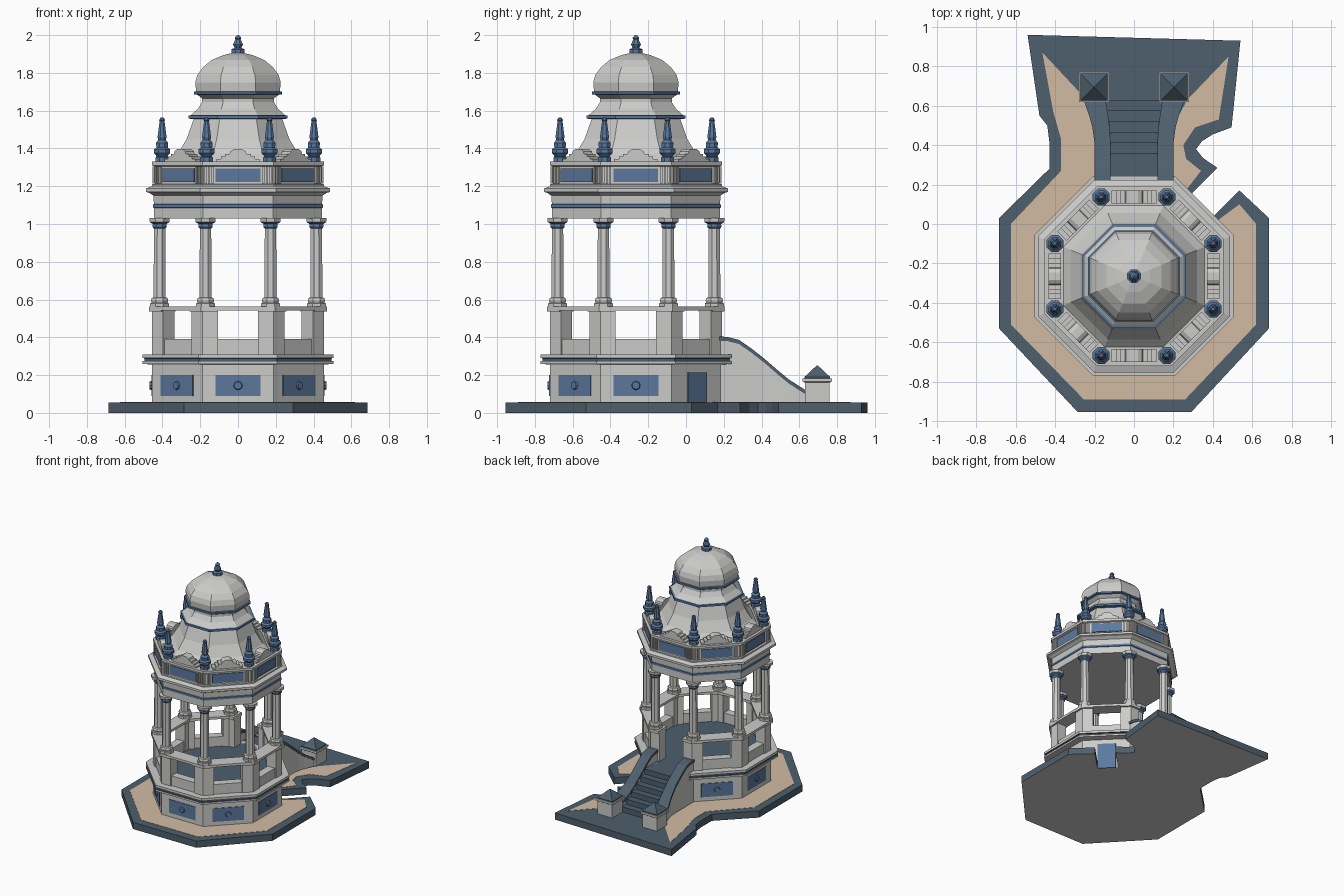
import bpy, bmesh, math

if "Cube" in bpy.data.objects:
    bpy.data.objects.remove(bpy.data.objects["Cube"])

def material(name, rgb):
    m = bpy.data.materials.new(name)
    m.diffuse_color = (*rgb, 1)
    m.use_nodes = True
    m.node_tree.nodes["Principled BSDF"].inputs["Base Color"].default_value = m.diffuse_color
    return m

MATS = [material("pale stone", (0.60, 0.60, 0.59)),
        material("slate", (0.075, 0.115, 0.155)),
        material("sandy gravel", (0.64, 0.50, 0.37)),
        material("blue paint", (0.105, 0.19, 0.34))]
STONE, SLATE, SAND, BLUE = range(4)
CY = -0.265                        # centre of the octagon in y
T8 = math.tan(math.pi / 8)


class Part:
    """Collects simple solids into one flat-shaded object."""
    def __init__(self, name):
        self.name, self.bm = name, bmesh.new()

    def face(self, verts, mat):
        f = self.bm.faces.new(verts)
        f.material_index = mat
        return f

    def loft(self, rings, mat, cap=True):
        """Skin equal-length rings; mat is one index or one per band."""
        vs = [[self.bm.verts.new(p) for p in r] for r in rings]
        n = len(vs[0])
        for i in range(len(vs) - 1):
            m = mat[i] if isinstance(mat, list) else mat
            for j in range(n):
                k = (j + 1) % n
                self.face((vs[i][j], vs[i][k], vs[i+1][k], vs[i+1][j]), m)
        if cap:
            for r, e in ((vs[0], 0), (vs[-1], -1)):
                self.face(r, mat[e] if isinstance(mat, list) else mat)

    def prism(self, pts, z0, z1, mat):
        self.loft([[(x, y, z) for x, y in pts] for z in (z0, z1)], mat)

    def box(self, x0, x1, y0, y1, z0, z1, mat):
        self.prism([(x0, y0), (x1, y0), (x1, y1), (x0, y1)], z0, z1, mat)

    def lathe(self, prof, c=(0, CY), n=8, cap=True):
        """Profile of (apothem, z, material of the band above)."""
        k = 1 / math.cos(math.pi / n)
        ang = [(j + 0.5) * 2 * math.pi / n for j in range(n)]
        rings = [[(c[0] + a * k * math.cos(t), c[1] + a * k * math.sin(t), z)
                  for t in ang] for a, z, _ in prof]
        self.loft(rings, [p[2] for p in prof[:-1]], cap)

    def side_box(self, k, a0, a1, s0, s1, z0, z1, mat):
        """Box on side k of the octagon, a outward and s along the side."""
        self.prism([on_side(k, a0, s0), on_side(k, a1, s0),
                    on_side(k, a1, s1), on_side(k, a0, s1)], z0, z1, mat)

    def done(self):
        bmesh.ops.recalc_face_normals(self.bm, faces=self.bm.faces)
        me = bpy.data.meshes.new(self.name)
        self.bm.to_mesh(me)
        self.bm.free()
        for m in MATS:
            me.materials.append(m)
        ob = bpy.data.objects.new(self.name, me)
        bpy.context.collection.objects.link(ob)
        return ob


def on_side(k, a, s):
    t = k * math.pi / 4
    return (a * math.cos(t) - s * math.sin(t), CY + a * math.sin(t) + s * math.cos(t))


# ground slab with a doorway notch at the back right
p = Part("ground_slab")
p.prism([(-.54, .96), (.54, .93), (.495, .49), (.40, .455), (.345, .42), (.315, .38),
         (.35, .335), (.423, .285), (.259, .119), (.372, .007), (.535, .17), (.685, .03),
         (.685, -.53), (.29, -.955), (-.285, -.955), (-.685, -.53), (-.685, .03),
         (-.43, .28), (-.43, .42), (-.44, .50), (-.48, .55)], 0, .055, SLATE)
for f in p.bm.faces:
    if all(v.co.z < .01 for v in f.verts):
        f.material_index = STONE
p.done()

# sandy areas inside the dark border
p = Part("gravel_beds")
p.prism([(-.465, .87), (-.25, .64), (-.20, .50), (-.20, .10), (0, -.2), (.34, -.06),
         (.44, .03), (.535, .10), (.62, 0), (.62, -.51), (.26, -.89), (-.255, -.89),
         (-.625, -.51), (-.625, 0), (-.37, .27), (-.37, .43), (-.41, .57)], .05, .057, SAND)
p.prism([(.48, .85), (.27, .63), (.20, .50), (.19, .12), (.24, .14), (.34, .27),
         (.265, .33), (.25, .40), (.31, .49), (.43, .53)], .05, .057, SAND)
p.done()

# octagonal plinth with cornice and floor
p = Part("plinth")
p.lathe([(.455, .002, 0), (.455, .255, 0), (.505, .26, 0), (.505, .275, SLATE),
         (.495, .276, SLATE), (.495, .289, SLATE), (.505, .29, 0), (.505, .31, 0),
         (.38, .31, SLATE), (.01, .311, SLATE)])
p.done()

# blue plinth panels with rosettes, and the door
p = Part("plinth_panels")
for k in range(8):
    if k in (1, 2):
        continue
    p.side_box(k, .45, .459, -.12, .12, .09, .20, BLUE)
    rings = []
    for a, r in ((.455, .026), (.468, .02)):
        rings.append([(*on_side(k, a, r * math.cos(j * math.pi / 4)),
                       .145 + r * math.sin(j * math.pi / 4)) for j in range(8)])
    p.loft(rings, BLUE)
p.side_box(1, .44, .462, -.07, .07, 0, .215, BLUE)
p.done()

# balustrade: bent corner piers, low walls and handrail, open at the back
p = Part("balustrade")
for k in range(8):
    for ao, ai, z0, z1 in ((.455, .37, .31, .54), (.47, .36, .538, .562)):
        p.prism([on_side(k, ao, .107), on_side(k, ao, ao * T8), on_side(k + 1, ao, -.107),
                 on_side(k + 1, ai, -.107), on_side(k, ai, ai * T8), on_side(k, ai, .107)],
                z0, z1, STONE)
    if k != 2:
        p.side_box(k, .38, .445, -.107, .107, .31, .39, STONE)
        p.side_box(k, .36, .47, -.107, .107, .543, .562, STONE)
p.done()

# columns at the corners
p = Part("columns")
for k in range(8):
    p.lathe([(.05, .56, 0), (.05, .58, 0), (.042, .582, 0), (.046, .595, 0), (.042, .608, 0),
             (.032, .612, 0), (.03, .975, BLUE), (.038, .985, BLUE), (.036, 1.0, BLUE),
             (.052, 1.01, 0), (.054, 1.032, 0)], on_side(k, .415, .415 * T8))
p.done()

# entablature, attic and bell roof in one turned octagon
p = Part("entablature")
p.lathe([(.01, 1.03, 0), (.445, 1.03, 0), (.445, 1.085, BLUE), (.45, 1.087, BLUE),
         (.45, 1.103, BLUE), (.445, 1.105, 0), (.448, 1.15, 0), (.47, 1.165, 0), (.488, 1.17, 0),
         (.488, 1.188, 0), (.455, 1.2, 0), (.455, 1.21, 0), (.44, 1.212, 0), (.44, 1.305, 0),
         (.455, 1.31, 0), (.455, 1.33, 0), (.35, 1.332, 0)])
p.done()
p = Part("bell_roof")
p.lathe([(.36, 1.33, 0), (.32, 1.37, 0), (.272, 1.45, 0), (.235, 1.555, BLUE),
         (.262, 1.558, BLUE), (.262, 1.574, BLUE), (.25, 1.576, 0), (.212, 1.61, 0),
         (.19, 1.645, 0), (.19, 1.665, 0), (.215, 1.684, BLUE), (.233, 1.687, BLUE),
         (.233, 1.70, BLUE), (.222, 1.702, 0), (.226, 1.75, 0), (.215, 1.79, 0),
         (.185, 1.83, 0), (.14, 1.868, 0), (.08, 1.893, 0), (.02, 1.908, 0)])
p.done()

# blue attic panels, side bars and stepped crests
p = Part("attic_panels")
half = [(.115, 0), (.115, .014), (.09, .014), (.09, .028), (.068, .028), (.068, .042),
        (.045, .042), (.04, .056), (.02, .068)]
crest = half + [(-s, z) for s, z in reversed(half)]
for k in range(8):
    p.side_box(k, .435, .447, -.118, .118, 1.222, 1.295, BLUE)
    for s in (.136, .154, .172):
        for d in (-1, 1):
            p.side_box(k, .435, .453, d * s - .005, d * s + .005, 1.215, 1.305, STONE)
    p.loft([[(*on_side(k, a, s), 1.329 + z) for s, z in crest] for a in (.37, .435)], STONE)
p.done()

# corner finials and the top finial
p = Part("finials")
for k in range(8):
    p.lathe([(.034, 1.33, 3), (.034, 1.352, 3), (.026, 1.358, 3), (.043, 1.376, 3),
             (.043, 1.395, 3), (.03, 1.405, 3), (.032, 1.43, 3), (.02, 1.445, 3),
             (.024, 1.46, 3), (.013, 1.545, 3), (.016, 1.55, 3), (.008, 1.563, 3)],
            on_side(k, .402, .402 * T8))
p.lathe([(.035, 1.905, 3), (.035, 1.925, 3), (.018, 1.932, 3), (.026, 1.95, 3),
         (.014, 1.978, 3), (.018, 1.985, 3), (.006, 2.0, 3)])
p.done()

# staircase steps
p = Part("stair_steps")
for i in range(6):
    p.box(-.165, .165, .08, .36 + .054 * i, .05, .31 - .0425 * i, SLATE)
p.done()

# sweeping stair walls with slate coping: (y, z, outer x, inner x)
path = [(.13, .385, .195, .125), (.22, .38, .195, .125), (.28, .365, .195, .125),
        (.345, .32, .195, .125), (.415, .265, .195, .125), (.49, .20, .205, .13),
        (.545, .155, .22, .137), (.63, .10, .25, .15)]
walls, coping = Part("stair_walls"), Part("stair_coping")
posts, caps = Part("stair_posts"), Part("stair_post_caps")
for d in (-1, 1):
    walls.loft([[(d * o, y, .05), (d * i, y, .05), (d * i, y, z), (d * o, y, z)]
                for y, z, o, i in path], STONE)
    coping.loft([[(d * (o + .006), y, z), (d * (i - .006), y, z),
                  (d * (i - .006), y, z + .022), (d * (o + .006), y, z + .022)]
                 for y, z, o, i in path], SLATE)
    c = (d * .203, .695)
    posts.lathe([(.066, .05, 0), (.066, .16, 0), (.077, .167, 0), (.077, .183, 0)], c, 4)
    caps.lathe([(.068, .183, 1), (.068, .19, 1), (.002, .252, 1)], c, 4)
for part in (walls, coping, posts, caps):
    part.done()
